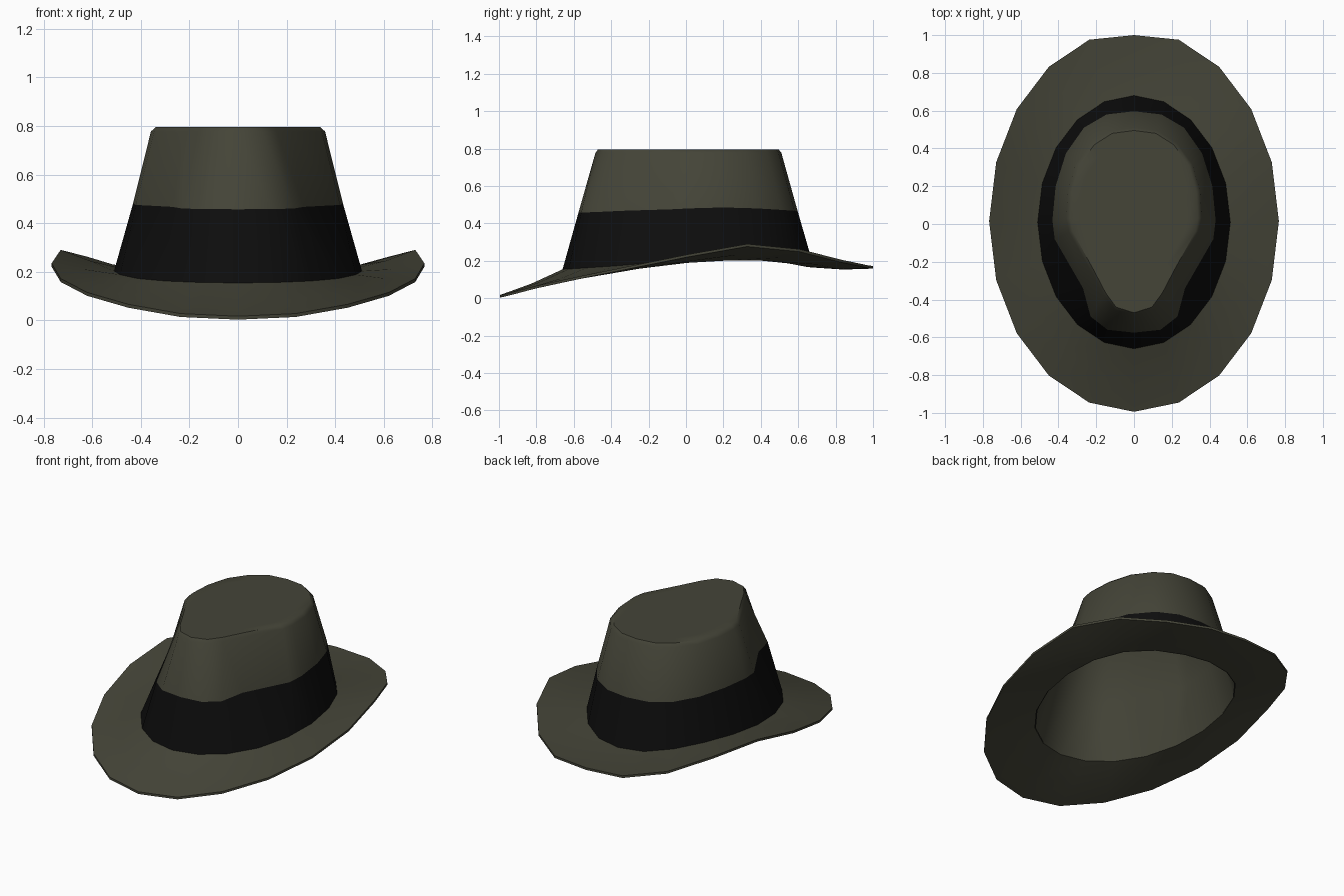
import bpy, bmesh, math

if "Cube" in bpy.data.objects:
    bpy.data.objects.remove(bpy.data.objects["Cube"])


def material(name, rgb):
    m = bpy.data.materials.new(name)
    m.diffuse_color = (*rgb, 1)
    m.use_nodes = True
    m.node_tree.nodes["Principled BSDF"].inputs["Base Color"].default_value = m.diffuse_color
    return m


olive = material("olive felt", (0.058, 0.058, 0.039))
black = material("black ribbon", (0.004, 0.004, 0.004))


def mirror(half):
    """Half ring, back to front on +x, completed to 20 points."""
    return half + [(-x, y, z) for x, y, z in half[-2:0:-1]]


def ellipse(a, b, yc, heights):
    half = []
    for i, z in enumerate(heights):
        t = math.pi * i / 10
        half.append((a * math.sin(t), max(-0.994, min(1.0, yc + b * math.cos(t))), z))
    return mirror(half)


def shifted(ring, s=1.0, dz=0.0):
    return [(x * s, y * s, z + dz) for x, y, z in ring]


def blend(r1, r2, f, dz=0.0):
    return [tuple(p + (q - p) * f + (dz if k == 2 else 0)
                  for k, (p, q) in enumerate(zip(u, v))) for u, v in zip(r1, r2)]


def loft(name, rings, mat, cap=None, closed=False, inward=False):
    bm = bmesh.new()
    loops = [[bm.verts.new(p) for p in r] for r in rings]
    pairs = list(zip(loops, loops[1:]))
    if closed:
        pairs.append((loops[-1], loops[0]))
    for a, b in pairs:
        n = len(a)
        for i in range(n):
            j = (i + 1) % n
            # rings run clockwise seen from above
            bm.faces.new((a[i], b[i], b[j], a[j]))
    if cap:
        bm.faces.new(loops[-1][::-1])
    if closed:
        bmesh.ops.recalc_face_normals(bm, faces=bm.faces)
    elif inward:
        bmesh.ops.reverse_faces(bm, faces=bm.faces)
    me = bpy.data.meshes.new(name)
    bm.to_mesh(me)
    bm.free()
    me.materials.append(mat)
    ob = bpy.data.objects.new(name, me)
    bpy.context.collection.objects.link(ob)
    bpy.ops.object.select_all(action='DESELECT')
    ob.select_set(True)
    bpy.context.view_layer.objects.active = ob
    bpy.ops.object.shade_smooth_by_angle(angle=math.radians(45))
    return ob


# Key rings, listed from back to front
brim_edge = ellipse(0.767, 1.01, 0.015,
                    [0.172, 0.175, 0.205, 0.262, 0.29, 0.235, 0.172, 0.115, 0.066, 0.028, 0.017])
base = ellipse(0.51, 0.67, 0.01,
               [0.178, 0.182, 0.2, 0.215, 0.215, 0.203, 0.188, 0.172, 0.162, 0.156, 0.154])
band_top = mirror([(0, .597, .465), (.145, .58, .467), (.265, .51, .472), (.36, .375, .48),
                   (.415, .2, .485), (.432, .02, .48), (.42, -.08, .475), (.27, -.34, .467),
                   (.23, -.49, .46), (.14, -.56, .458), (0, -.575, .457)])
teardrop = [(0, .495), (.115, .48), (.21, .42), (.29, .31), (.33, .17), (.338, .03),
            (.325, -.04), (.21, -.25), (.15, -.365), (.095, -.44), (0, -.47)]
crown_rim = mirror([(x * 1.06, y * 1.03, .777) for x, y in teardrop])
crown_top = mirror([(x, y, .796) for x, y in teardrop])

# Brim: top, edge and underside
T = -0.014
loft("brim", [base, blend(base, brim_edge, .5, -.008), brim_edge,
              shifted(brim_edge, 1, T), blend(base, brim_edge, .5, T - .008),
              shifted(base, .995, T)], olive, closed=True)

# Ribbon around the foot of the crown
loft("hat_band", [base, band_top], black)

# Pinched crown
loft("crown", [band_top, crown_rim, crown_top, shifted(crown_top, .85)], olive, cap=True)

# Inside of the crown
loft("crown_lining", [shifted(base, .99, T), shifted(band_top, .975), shifted(crown_rim, .965, -.012),
                      shifted(crown_top, .95, -.016)], olive, cap=True, inward=True)
